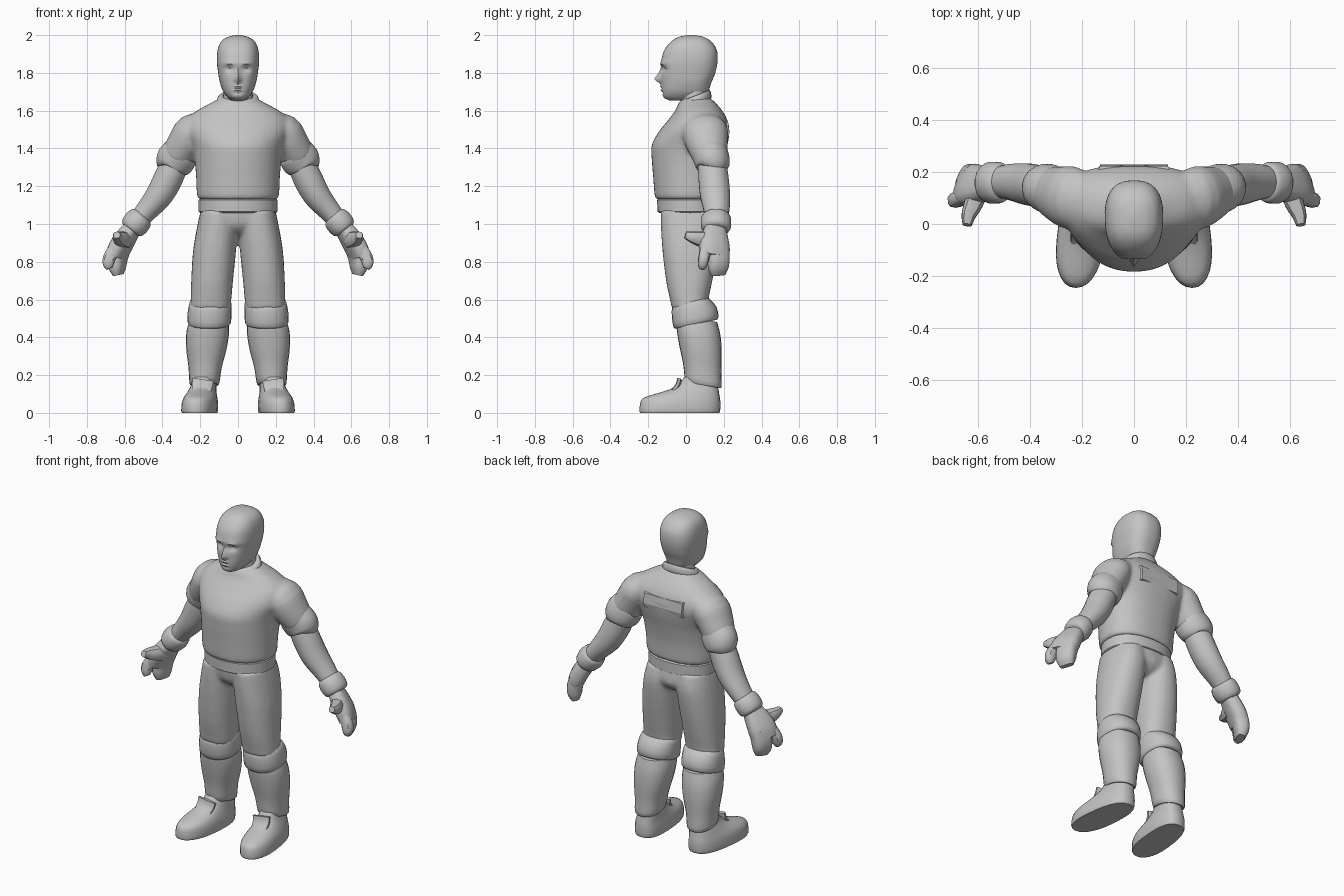
import bpy, bmesh, math
from mathutils import Vector

grey = bpy.data.materials.new("plain grey")
grey.diffuse_color = (0.55, 0.55, 0.55, 1)


def finish(name, rings, mirror=False, angle=40):
    """Skin a list of point rings, cap the ends, mirror across x if asked."""
    bm = bmesh.new()
    loops = [[bm.verts.new(p) for p in r] for r in rings]
    n = len(loops[0])
    for a, b in zip(loops, loops[1:]):
        for i in range(n):
            j = (i + 1) % n
            bm.faces.new((a[i], a[j], b[j], b[i]))
    bm.faces.new(loops[0])
    bm.faces.new(loops[-1])
    bmesh.ops.recalc_face_normals(bm, faces=bm.faces)
    me = bpy.data.meshes.new(name)
    bm.to_mesh(me)
    bm.free()
    me.materials.append(grey)
    ob = bpy.data.objects.new(name, me)
    bpy.context.collection.objects.link(ob)
    bpy.ops.object.select_all(action='DESELECT')
    bpy.context.view_layer.objects.active = ob
    ob.select_set(True)
    bpy.ops.object.shade_smooth_by_angle(angle=math.radians(angle))
    if mirror:
        ob.modifiers.new("mirror", 'MIRROR').use_mirror_merge = False
    return ob


def blend(name, parts, voxel, passes):
    """Fuse overlapping parts into one smooth garment."""
    bpy.ops.object.select_all(action='DESELECT')
    for p in parts:
        p.select_set(True)
    bpy.context.view_layer.objects.active = parts[0]
    bpy.ops.object.convert(target='MESH')
    bpy.ops.object.join()
    ob = bpy.context.view_layer.objects.active
    ob.name = name
    m = ob.modifiers.new("fuse", 'REMESH')
    m.mode, m.voxel_size, m.use_smooth_shade = 'VOXEL', voxel, True
    s = ob.modifiers.new("soften", 'SMOOTH')
    s.factor, s.iterations = 0.5, passes


def smooth(rows, steps):
    """Catmull-Rom through the section rows."""
    out = []
    for i in range(len(rows) - 1):
        p = [rows[max(i - 1, 0)], rows[i], rows[i + 1], rows[min(i + 2, len(rows) - 1)]]
        for s in range(steps):
            t = s / steps
            out.append([0.5 * (2 * b + (c - a) * t + (2 * a - 5 * b + 4 * c - d) * t * t
                               + (3 * b - a - 3 * c + d) * t ** 3) for a, b, c, d in zip(*p)])
    return out + [list(rows[-1])]


def power(v, e):
    return math.copysign(abs(v) ** e, v)


def stack(name, rows, tilt=0, steps=3, n=24, e=1.0, eb=None, mirror=False, shape=None):
    """Upright loft; rows are (z, centre x, half width, front y, back y, y of widest point)."""
    rings = []
    for z, cx, hw, yf, yb, ym in smooth(rows, steps):
        ring = []
        for i in range(n):
            a = 2 * math.pi * i / n
            c, s = math.cos(a), math.sin(a)
            k = (eb or e) if s > 0 else e
            y = ym + power(s, k) * ((yb - ym) if s > 0 else (ym - yf))
            p = Vector((cx + hw * power(c, k), y, z + tilt * (y - ym)))
            ring.append(shape(p) if shape else p)
        rings.append(ring)
    return finish(name, rings, mirror)


def tube(name, rows, ref=(0, 1, 0), steps=3, n=16, e=1.0):
    """Loft along a path; rows are (x, y, z, radius across, radius along ref)."""
    rows = smooth(rows, steps)
    rings = []
    for i, (x, y, z, r, q) in enumerate(rows):
        t = (Vector(rows[min(i + 1, len(rows) - 1)][:3]) - Vector(rows[max(i - 1, 0)][:3])).normalized()
        v = Vector(ref)
        v = (v - t * v.dot(t)).normalized()
        u = v.cross(t)
        angles = [2 * math.pi * (k + 0.5) / n for k in range(n)]
        rings.append([Vector((x, y, z)) + u * r * power(math.cos(a), e) + v * q * power(math.sin(a), e)
                      for a in angles])
    return finish(name, rings, True)


# Head, with brow, eye sockets, nose, lips and chin pushed in or out of the face
def face(p):
    if p.y < 0.0:
        def bump(x, z, w, h):
            return math.exp(-((abs(p.x) - x) / w) ** 2 - ((p.z - z) / h) ** 2)
        p.y += (0.019 * bump(0.042, 1.82, 0.026, 0.017) - 0.008 * bump(0.05, 1.85, 0.04, 0.012)
                - 0.030 * bump(0, 1.765, 0.014, 0.017) - 0.018 * bump(0, 1.79, 0.012, 0.025)
                - 0.008 * bump(0, 1.727, 0.026, 0.007) + 0.005 * bump(0, 1.717, 0.03, 0.004)
                - 0.007 * bump(0, 1.708, 0.022, 0.006) + 0.005 * bump(0, 1.695, 0.03, 0.006))
    return p


stack("head", [(1.655, 0, 0.035, -0.09, 0.06, 0.0), (1.67, 0, 0.055, -0.118, 0.095, 0.0),
               (1.70, 0, 0.078, -0.127, 0.118, 0.01), (1.75, 0, 0.096, -0.13, 0.135, 0.02),
               (1.80, 0, 0.105, -0.131, 0.155, 0.025), (1.86, 0, 0.112, -0.132, 0.167, 0.03),
               (1.92, 0, 0.108, -0.115, 0.163, 0.03), (1.965, 0, 0.090, -0.08, 0.135, 0.03),
               (1.99, 0, 0.055, -0.04, 0.095, 0.03), (2.0, 0, 0.012, 0.01, 0.045, 0.03)],
      steps=5, n=56, e=0.8, shape=face)
stack("neck", [(1.60, 0, 0.085, -0.03, 0.12, 0.045), (1.72, 0, 0.075, -0.03, 0.115, 0.045)], steps=1)
stack("collar", [(1.625, 0, 0.108, -0.045, 0.13, 0.045), (1.635, 0, 0.115, -0.05, 0.135, 0.045),
                 (1.66, 0, 0.112, -0.045, 0.132, 0.045), (1.677, 0, 0.10, -0.035, 0.125, 0.045),
                 (1.677, 0, 0.08, -0.02, 0.11, 0.045)], tilt=0.4, steps=2)

# Jacket body fused with the upper arms
body = stack("jacket", [(1.132, 0, 0.205, -0.158, 0.170, 0.02), (1.15, 0, 0.217, -0.166, 0.178, 0.02),
                        (1.25, 0, 0.222, -0.174, 0.185, 0.025), (1.35, 0, 0.232, -0.182, 0.203, 0.04),
                        (1.42, 0, 0.250, -0.181, 0.220, 0.065), (1.49, 0, 0.282, -0.143, 0.230, 0.09),
                        (1.55, 0, 0.275, -0.095, 0.219, 0.085), (1.60, 0, 0.218, -0.057, 0.192, 0.07),
                        (1.64, 0, 0.145, -0.039, 0.158, 0.055), (1.67, 0, 0.09, -0.01, 0.125, 0.05)],
             steps=4, n=40, e=0.95, eb=0.85)
arms = tube("upper_arm", [(0.15, 0.09, 1.54, 0.055, 0.09), (0.235, 0.1, 1.495, 0.094, 0.120),
                          (0.275, 0.11, 1.435, 0.096, 0.114), (0.325, 0.13, 1.35, 0.087, 0.092)], n=24)
blend("jacket", [body, arms], 0.011, 5)

# Low strip across the upper back
strip = [[Vector((sx * w, y, z)) for w, y, z in ((0.145, 0.19, 1.44), (0.13, 0.224, 1.455), (0.13, 0.230, 1.48),
                                                 (0.13, 0.223, 1.54), (0.145, 0.19, 1.55))] for sx in (-1, 1)]
finish("back_strip", strip, angle=20)

# Belt
stack("belt", [(1.058, 0, 0.198, -0.140, 0.165, 0.02), (1.065, 0, 0.208, -0.151, 0.176, 0.02),
               (1.128, 0, 0.208, -0.153, 0.176, 0.02), (1.137, 0, 0.198, -0.142, 0.165, 0.02)],
      steps=1, n=32, e=0.95, eb=0.88)

# Trousers: hips fused with the thighs
hips = stack("hips", [(0.93, 0, 0.06, -0.03, 0.11, 0.03), (0.955, 0, 0.12, -0.085, 0.15, 0.03),
                      (1.0, 0, 0.18, -0.123, 0.178, 0.03), (1.08, 0, 0.197, -0.135, 0.168, 0.02)], e=0.9)
thighs = stack("thigh", [(1.07, 0.10, 0.098, -0.133, 0.168, 0.02), (0.98, 0.11, 0.108, -0.133, 0.183, 0.025),
                         (0.85, 0.125, 0.114, -0.124, 0.168, 0.022), (0.70, 0.137, 0.111, -0.106, 0.140, 0.022),
                         (0.60, 0.143, 0.108, -0.085, 0.120, 0.02),
                         (0.55, 0.146, 0.108, -0.075, 0.125, 0.03)], e=0.9, mirror=True)
blend("trousers", [hips, thighs], 0.011, 5)

# Lower legs
stack("knee_pad", [(0.592, 0.145, 0.100, -0.062, 0.105, 0.04), (0.585, 0.146, 0.110, -0.074, 0.125, 0.04),
                   (0.535, 0.150, 0.116, -0.075, 0.162, 0.045), (0.48, 0.152, 0.115, -0.066, 0.172, 0.05),
                   (0.468, 0.152, 0.103, -0.052, 0.16, 0.05)], tilt=0.22, steps=2, e=0.9, mirror=True)
stack("shin", [(0.50, 0.153, 0.10, -0.05, 0.165, 0.06), (0.43, 0.160, 0.113, -0.050, 0.183, 0.06),
               (0.34, 0.167, 0.107, -0.036, 0.189, 0.07), (0.24, 0.174, 0.088, -0.015, 0.187, 0.08),
               (0.155, 0.178, 0.078, -0.005, 0.188, 0.09), (0.15, 0.18, 0.06, 0.01, 0.17, 0.09)],
      tilt=-0.18, e=0.9, mirror=True)


# Shoes, turned slightly outwards: flat sole, body rising to the ankle, and a tongue
def toe_out(p):
    p.x -= 0.1 * (p.y + 0.06)
    return p


stack("shoe", [(0.0, 0.205, 0.089, -0.243, 0.176, -0.06), (0.012, 0.205, 0.093, -0.246, 0.181, -0.06),
               (0.05, 0.204, 0.092, -0.243, 0.182, -0.05), (0.078, 0.203, 0.086, -0.228, 0.180, -0.03),
               (0.10, 0.201, 0.078, -0.165, 0.176, 0.01), (0.125, 0.198, 0.070, -0.085, 0.172, 0.05),
               (0.155, 0.194, 0.063, -0.035, 0.165, 0.07), (0.19, 0.192, 0.060, -0.01, 0.16, 0.08)],
      steps=2, n=28, e=0.9, eb=0.75, mirror=True, shape=toe_out)
tube("shoe_tongue", [(0.195, -0.08, 0.10, 0.05, 0.014), (0.19, -0.045, 0.14, 0.055, 0.014),
                     (0.185, -0.035, 0.175, 0.058, 0.012)], n=12, e=0.6)

# Arms: rolled sleeve, forearm and wrist cuff
tube("rolled_sleeve", [(0.288, 0.12, 1.392, 0.075, 0.075), (0.298, 0.122, 1.382, 0.095, 0.094),
                       (0.330, 0.137, 1.340, 0.104, 0.094), (0.352, 0.142, 1.308, 0.092, 0.088),
                       (0.355, 0.142, 1.300, 0.070, 0.07)], n=20)
tube("forearm", [(0.325, 0.137, 1.34, 0.07, 0.075), (0.365, 0.145, 1.25, 0.078, 0.08),
                 (0.415, 0.154, 1.155, 0.073, 0.080), (0.48, 0.162, 1.075, 0.060, 0.069),
                 (0.545, 0.16, 1.0, 0.048, 0.055)], n=20)
tube("wrist_cuff", [(0.503, 0.159, 1.045, 0.05, 0.06), (0.512, 0.159, 1.035, 0.067, 0.076),
                    (0.538, 0.159, 1.006, 0.074, 0.082), (0.562, 0.159, 0.978, 0.067, 0.076),
                    (0.570, 0.159, 0.968, 0.05, 0.06)], n=16)

# Hands, turned so the index side faces out: palm, grouped fingers, index finger and thumb
turn = (-0.42, 0.9, 0)
tube("palm", [(0.55, 0.155, 0.99, 0.042, 0.052), (0.588, 0.152, 0.935, 0.048, 0.072),
              (0.625, 0.150, 0.875, 0.050, 0.084), (0.645, 0.150, 0.825, 0.044, 0.080)], ref=turn, e=0.75)
tube("fingers", [(0.620, 0.170, 0.87, 0.046, 0.058), (0.637, 0.172, 0.81, 0.044, 0.058),
                 (0.638, 0.170, 0.765, 0.038, 0.054), (0.632, 0.170, 0.730, 0.022, 0.040)], ref=turn, e=0.7)
tube("index_finger", [(0.65, 0.105, 0.87, 0.036, 0.03), (0.682, 0.094, 0.82, 0.034, 0.029),
                      (0.685, 0.088, 0.785, 0.030, 0.026), (0.678, 0.086, 0.765, 0.018, 0.017)], n=10, e=0.8)
tube("thumb", [(0.600, 0.13, 0.915, 0.042, 0.048), (0.617, 0.08, 0.920, 0.038, 0.042),
               (0.636, 0.035, 0.930, 0.029, 0.032), (0.642, -0.004, 0.942, 0.018, 0.018)],
     ref=(0, 0, 1), n=10, e=0.8)
